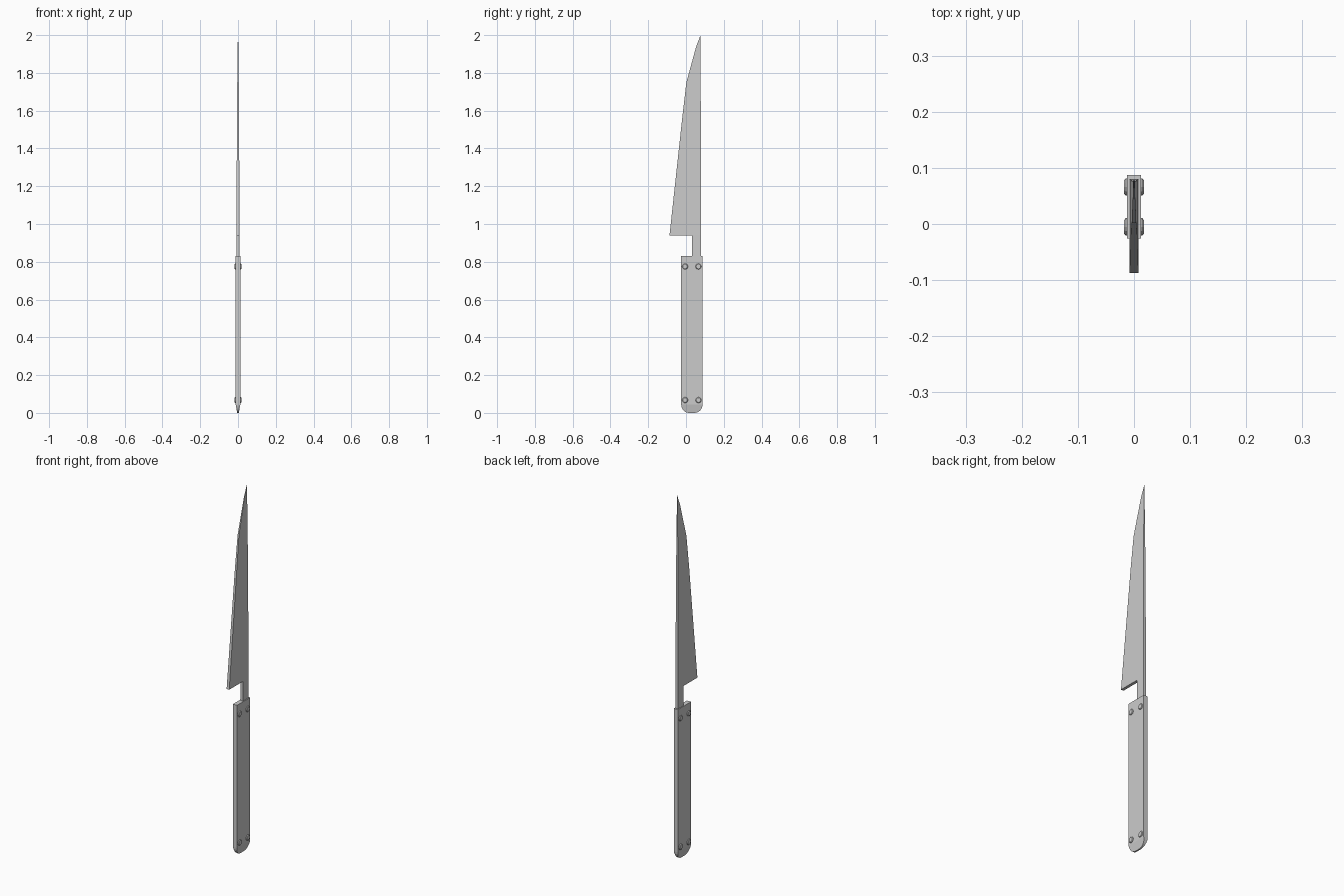
import bpy, bmesh, math
from mathutils import Matrix

if "Cube" in bpy.data.objects:
    bpy.data.objects.remove(bpy.data.objects["Cube"])


def finish(name, bm):
    bmesh.ops.remove_doubles(bm, verts=bm.verts, dist=1e-5)
    bmesh.ops.recalc_face_normals(bm, faces=bm.faces)
    mesh = bpy.data.meshes.new(name)
    bm.to_mesh(mesh)
    bm.free()
    ob = bpy.data.objects.new(name, mesh)
    bpy.context.collection.objects.link(ob)
    return ob


def loft(name, rows):
    """Stack rectangular sections given as (z, y_front, y_back, half_thickness)."""
    bm = bmesh.new()
    rings = [[bm.verts.new(p) for p in ((-h, a, z), (h, a, z), (h, b, z), (-h, b, z))]
             for z, a, b, h in rows]
    for lo, hi in zip(rings, rings[1:]):
        for i in range(4):
            j = (i + 1) % 4
            bm.faces.new((lo[i], lo[j], hi[j], hi[i]))
    bm.faces.new(rings[0][::-1])
    bm.faces.new(rings[-1])
    return finish(name, bm)


# Blade: square edge and straight spine, thinning toward the tip
loft("blade", [
    (0.938, -0.0875, 0.080, 0.008),
    (1.57, -0.019, 0.079, 0.0058),
    (1.75, 0.002, 0.077, 0.004),
    (1.94, 0.054, 0.077, 0.0018),
    (2.0, 0.077, 0.078, 0.0006),
])

# Tang joining blade and handle
loft("tang", [(0.79, 0.031, 0.080, 0.008), (0.938, 0.031, 0.080, 0.008)])

# Handle: flat slab with a rounded, thinned butt
cy, hw, butt = 0.031, 0.0565, 0.045
rows = []
for i in range(7):
    a = math.radians(12 + 78 * i / 6)
    t = (math.sin(a) - math.sin(math.radians(12))) / (1 - math.sin(math.radians(12)))
    z = butt * (1 - math.cos(math.pi / 2 * i / 6))
    w = hw * (0.25 + 0.75 * t)
    rows.append((z, cy - w, cy + w, 0.004 + 0.0085 * z / butt))
rows.append((0.83, cy - hw, cy + hw, 0.0125))
loft("handle", rows)

# Rivets: through pins with chamfered heads on both sides
for n, (y, z) in enumerate([(y, z) for y in (-0.005, 0.066) for z in (0.068, 0.775)]):
    bm = bmesh.new()
    bmesh.ops.create_cone(bm, cap_ends=True, segments=12, radius1=0.0155,
                          radius2=0.0155, depth=0.035,
                          matrix=Matrix.Translation((0, y, z)) @ Matrix.Rotation(math.pi / 2, 4, 'Y'))
    rims = [e for e in bm.edges if abs(e.verts[0].co.x - e.verts[1].co.x) < 1e-4]
    bmesh.ops.bevel(bm, geom=rims, offset=0.003, segments=1, affect='EDGES', profile=0.5)
    finish(f"rivet_{n + 1}", bm)
